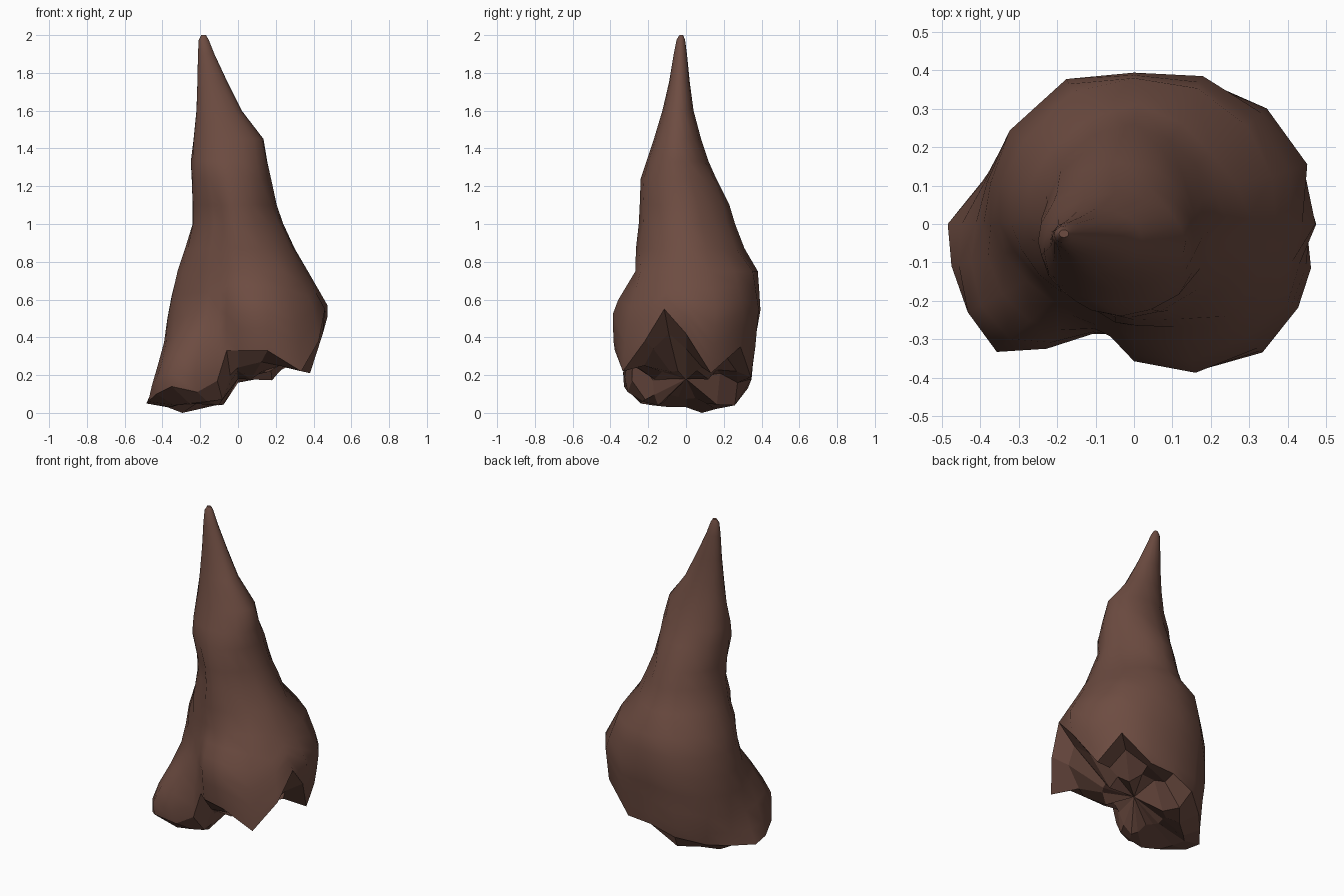
import bpy, bmesh, math, random

random.seed(4)
# Column directions in degrees, closer together around the notches and the left foot
DEG = [0, 19, 41, 65, 90, 115, 143, 164, 180, 193, 208, 223, 235, 249, 258, 270, 292.5, 315, 333, 346]
ANG = [math.radians(d) for d in DEG]
N = len(ANG)

mat = bpy.data.materials.new("rock brown")
mat.diffuse_color = (0.153, 0.072, 0.053, 1)

# Spire rings: z, xmin, xmax, ymin, ymax
SPIRE = [
    (2.00, -0.195, -0.17, -0.035, -0.015),
    (1.975, -0.208, -0.155, -0.05, -0.005),
    (1.90, -0.212, -0.125, -0.065, 0.005),
    (1.75, -0.215, -0.055, -0.09, 0.02),
    (1.60, -0.22, 0.02, -0.125, 0.04),
    (1.45, -0.235, 0.135, -0.17, 0.08),
    (1.33, -0.25, 0.155, -0.21, 0.12),
    (1.24, -0.245, 0.175, -0.24, 0.16),
    (1.10, -0.24, 0.205, -0.245, 0.23),
    (1.00, -0.24, 0.24, -0.25, 0.26),
    (0.87, -0.28, 0.30, -0.265, 0.31),
]
# Flattened directions of the lower spire
SQUASH = {19: 0.95, 41: 0.88, 65: 0.94, 208: 0.96, 223: 0.94, 235: 0.93, 249: 0.93, 315: 0.96}

# Flared base: radius about the origin for each column
BASE = {
    0.75: [.37, .38, .39, .39, .38, .38, .36, .33, .32, .30, .28, .26, .25, .245, .25, .265, .29, .34, .35, .36],
    0.55: [.485, .48, .46, .425, .395, .42, .405, .385, .365, .33, .295, .28, .275, .28, .30, .36, .42, .42, .45, .475],
    0.35: [.43, .45, .44, .405, .36, .39, .405, .40, .395, .40, .42, .42, .36, .30, .29, .34, .415, .46, .485, .45],
    0.20: [.39, .40, .39, .38, .35, .38, .40, .405, .42, .455, .49, .495, .40, .31, .28, .30, .36, .475, .47, .42],
    0.05: [.36, .36, .36, .36, .33, .34, .36, .41, .485, .49, .49, .46, .36, .29, .26, .28, .34, .42, .42, .38],
}
# Height of the broken rim, and of the jagged underside part-way in
RIM = [.42, .21, .35, .19, .18, .13, .08, .06, .05, .06, .10, .14, .11, .17, .33, .33, .33, .22, .38, .55]
UNDER = [.34, .24, .32, .22, .16, .04, .02, .0, .03, .03, .04, .05, .06, .07, .2, .24, .27, .25, .34, .42]


def base_radius(i, z):
    levels = sorted(BASE, reverse=True)
    for a, b in zip(levels, levels[1:]):
        if z >= b:
            t = (a - z) / (a - b)
            return BASE[a][i] * (1 - t) + BASE[b][i] * t
    return BASE[levels[-1]][i]


bm = bmesh.new()
rings = []


def polar_ring(radii, heights):
    rings.append([bm.verts.new((r * math.cos(a), r * math.sin(a), z))
                  for r, a, z in zip(radii, ANG, heights)])


# Leaning spire
for k, (z, x0, x1, y0, y1) in enumerate(SPIRE):
    ring = []
    for d, a in zip(DEG, ANG):
        s = 1 if d % 90 == 0 or k < 2 else random.uniform(0.97, 1.02)
        if z < 1.2:
            s *= SQUASH.get(d, 1)
        ring.append(bm.verts.new(((x0 + x1) / 2 + (x1 - x0) / 2 * s * math.cos(a),
                                  (y0 + y1) / 2 + (y1 - y0) / 2 * s * math.sin(a), z)))
    rings.append(ring)

# Flared base running down to the uneven rim
for t in (0, 0.18, 0.36, 0.54, 0.72, 0.88, 1):
    zs = [0.75 + (h - 0.75) * t for h in RIM]
    polar_ring([base_radius(i, z) for i, z in enumerate(zs)], zs)
side_rings = len(rings)

# Broken underside: the left foot hangs lower than the rest
polar_ring([base_radius(i, RIM[i]) * random.uniform(0.65, 0.8) for i in range(N)], UNDER)
polar_ring([random.uniform(0.14, 0.2)] * N,
           [(0.07 if math.cos(a) < -0.35 else 0.2) + random.uniform(-0.03, 0.03) for a in ANG])

for k, (u, v) in enumerate(zip(rings, rings[1:])):
    for i in range(N):
        j = (i + 1) % N
        f = bm.faces.new((u[i], v[i], v[j], u[j]))
        f.smooth = k < side_rings - 1
bm.faces.new(rings[0])
mid = bm.verts.new((0, 0, 0.18))
for i in range(N):
    bm.faces.new((rings[-1][i], mid, rings[-1][(i + 1) % N]))

# Keep the broken edge sharp
rim = rings[side_rings - 1]
for u, w in zip(rim, rim[1:] + rim[:1]):
    bm.edges.get((u, w)).smooth = False
bmesh.ops.recalc_face_normals(bm, faces=bm.faces)

me = bpy.data.meshes.new("rock_spire")
bm.to_mesh(me)
bm.free()
me.materials.append(mat)
bpy.context.collection.objects.link(bpy.data.objects.new("rock_spire", me))
